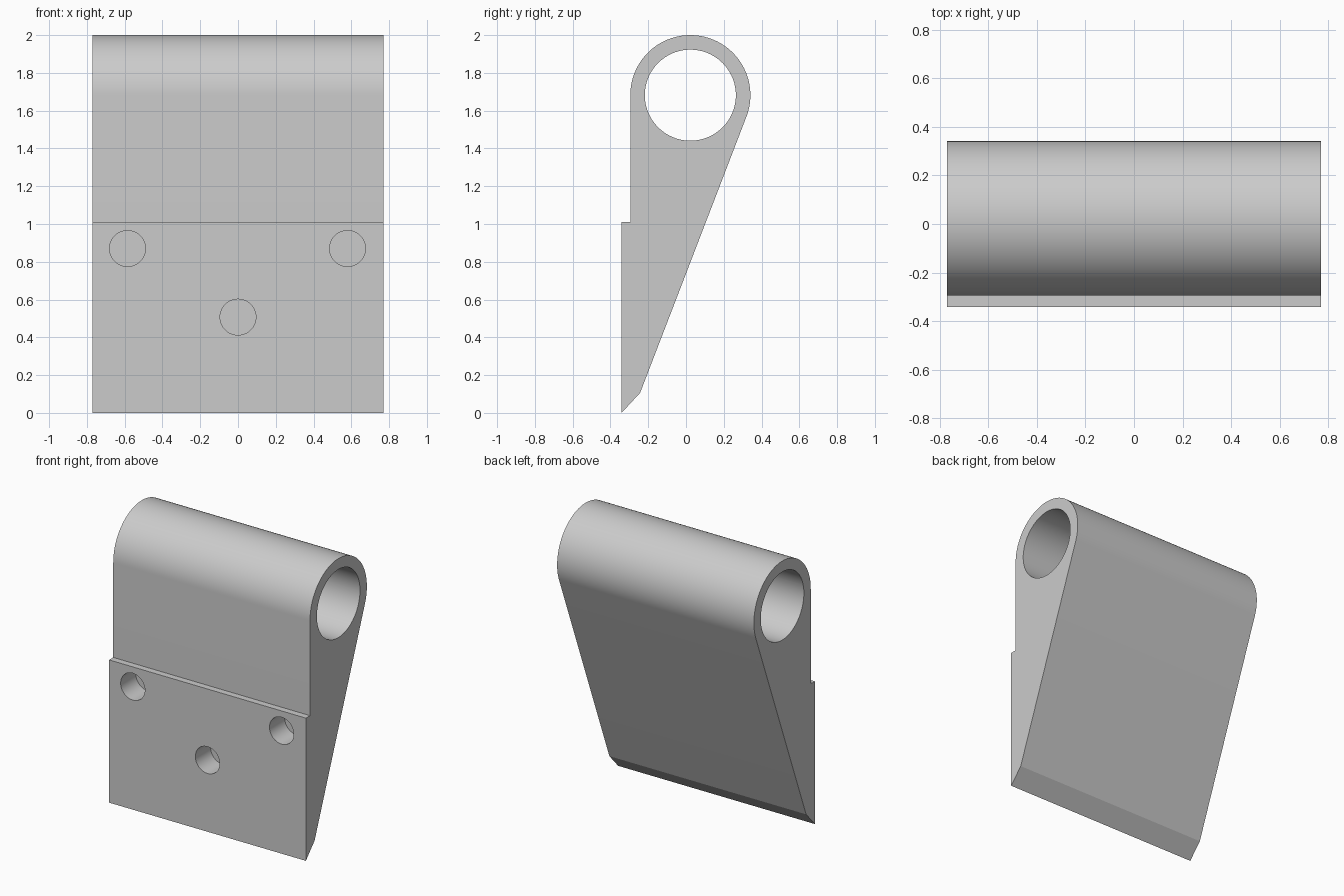
import bpy, bmesh
from math import sin, cos, pi, atan2, acos, hypot, radians
from mathutils import Matrix

cube = bpy.data.objects.get("Cube")
if cube:
    bpy.data.objects.remove(cube, do_unlink=True)

HALF_WIDTH = 0.77
EYE_Y, EYE_Z, EYE_R, BORE_R = 0.023, 1.682, 0.318, 0.241
FRONT, HOLE_R, HOLE_DEPTH = -0.341, 0.095, 0.17

grey = bpy.data.materials.new("plain grey")
grey.use_nodes = True
colour = (0.6, 0.6, 0.6, 1)
grey.diffuse_color = colour
grey.node_tree.nodes["Principled BSDF"].inputs["Base Color"].default_value = colour


def make_object(name, bm):
    bmesh.ops.recalc_face_normals(bm, faces=bm.faces)
    mesh = bpy.data.meshes.new(name)
    bm.to_mesh(mesh)
    bm.free()
    mesh.materials.append(grey)
    obj = bpy.data.objects.new(name, mesh)
    bpy.context.collection.objects.link(obj)
    return obj


def cutter(name, radius, depth, sides, axis, centre):
    bm = bmesh.new()
    turn = Matrix.Rotation(pi / 2, 4, axis)
    bmesh.ops.create_cone(bm, cap_ends=True, segments=sides, radius1=radius,
                          radius2=radius, depth=depth,
                          matrix=Matrix.Translation(centre) @ turn)
    obj = make_object(name, bm)
    obj.hide_render = True
    return obj


# Side profile: wedge whose sloping back runs tangent into the round eye
heel = (-0.243, 0.106)
dy, dz = heel[0] - EYE_Y, heel[1] - EYE_Z
tangent = atan2(dz, dy) + acos(EYE_R / hypot(dy, dz))
steps = 72
profile = [(FRONT, 0), heel]
for i in range(steps + 1):
    a = tangent + (pi - tangent) * i / steps
    profile.append((EYE_Y + EYE_R * cos(a), EYE_Z + EYE_R * sin(a)))
profile += [(EYE_Y - EYE_R, 1.01), (FRONT, 1.01)]

# Bracket body, extruded across the width
bm = bmesh.new()
face = bm.faces.new([bm.verts.new((-HALF_WIDTH, y, z)) for y, z in profile])
side = bmesh.ops.extrude_face_region(bm, geom=[face])
moved = [v for v in side["geom"] if isinstance(v, bmesh.types.BMVert)]
bmesh.ops.translate(bm, verts=moved, vec=(2 * HALF_WIDTH, 0, 0))
if face.is_valid and not any(len(e.link_faces) < 2 for e in bm.edges):
    pass
else:
    bmesh.ops.holes_fill(bm, edges=[e for e in bm.edges if e.is_boundary])
body = make_object("hinge_bracket", bm)

# Through bore and three blind screw holes in the front pad
cutters = [cutter("bore_cutter", BORE_R, 2 * HALF_WIDTH + 0.2, 96, 'Y',
                  (0, EYE_Y, EYE_Z))]
for x, z in ((-0.585, 0.87), (0.58, 0.87), (0, 0.507)):
    cutters.append(cutter("screw_hole_cutter", HOLE_R, 2 * HOLE_DEPTH, 48, 'X',
                          (x, FRONT, z)))

bpy.context.view_layer.objects.active = body
for tool in cutters:
    cut = body.modifiers.new("cut", 'BOOLEAN')
    cut.operation, cut.solver, cut.object = 'DIFFERENCE', 'EXACT', tool
    bpy.ops.object.modifier_apply(modifier=cut.name)
    bpy.data.objects.remove(tool, do_unlink=True)

bpy.ops.object.select_all(action='DESELECT')
body.select_set(True)
bpy.ops.object.shade_smooth_by_angle(angle=radians(20))
